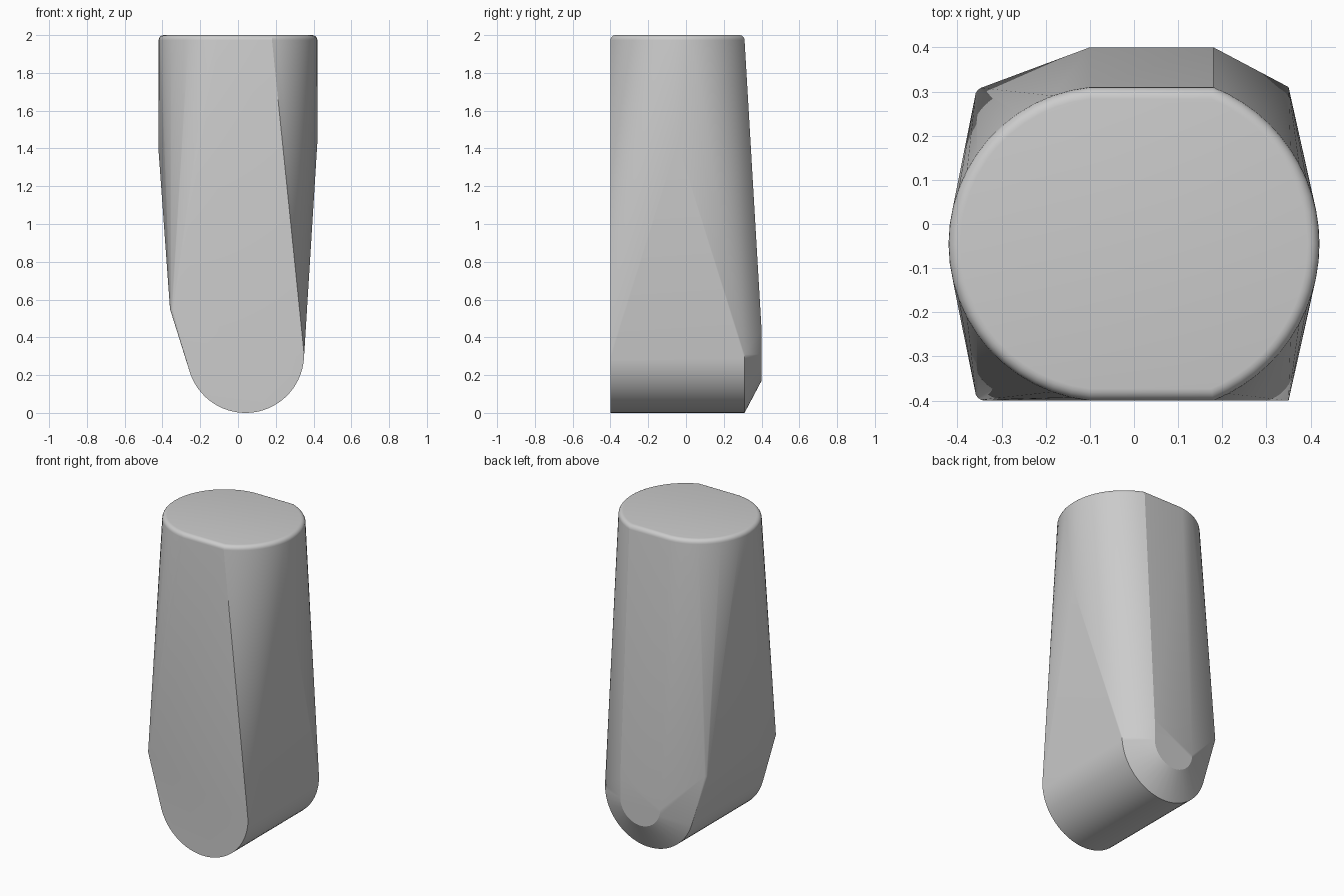
import bpy, bmesh
from math import asin, cos, sin, pi, radians

cube = bpy.data.objects.get("Cube")
if cube:
    bpy.data.objects.remove(cube, do_unlink=True)

grey = bpy.data.materials.new("plain grey")
grey.use_nodes = True
colour = (0.6, 0.6, 0.6, 1)
grey.diffuse_color = colour
grey.node_tree.nodes["Principled BSDF"].inputs["Base Color"].default_value = colour

MID_Y, HALF_Y = -0.045, 0.355


def side_arc(cx, r, side, inset, z, steps=24):
    """Bulging end of the cap outline, between the flat front and back."""
    r, half = r - inset, HALF_Y - inset
    a = asin(min(1, half / r))
    return [(cx + side * r * cos(t), MID_Y + r * sin(t), z)
            for t in (a * (2 * i / steps - 1) for i in range(steps + 1))]


def foot_arc(r, y, start, end, steps=32):
    """Rounded lower end in the xz plane."""
    return [(0.04 + r * cos(t), y, 0.31 + r * sin(t))
            for t in (start + (end - start) * i / steps for i in range(steps + 1))]


points = []

# Rounded rim of the cap
FILLET = 0.027
for i in range(6):
    t = i / 5 * pi / 2
    inset, z = FILLET * (1 - cos(t)), 2 - FILLET * (1 - sin(t))
    points += side_arc(0.0375, 0.3825, 1, inset, z)
    points += side_arc(-0.063, 0.357, -1, inset, z)

# Lowest points of the upright sides
points += [(0.42, MID_Y, 1.43), (-0.42, MID_Y, 1.38)]

# Rounded foot, front and back outlines
for y in (-0.4, 0.31):
    points += foot_arc(0.31, y, -pi * 0.91, 0)

# Shoulder edge on the right, with softened corners
for y, inward in ((-0.4, 1), (0.31, -1)):
    for i in range(5):
        t = i / 4 * pi / 2
        points.append((-0.338 - 0.022 * sin(t), y + inward * 0.022 * (1 - cos(t)), 0.55))

# Raised back ridge
points += foot_arc(0.14, 0.4, -pi, 0, 20) + [(0.18, 0.4, 0.44)]

# Wrap a skin around the outlines
bm = bmesh.new()
for p in points:
    bm.verts.new(p)
hull = bmesh.ops.convex_hull(bm, input=bm.verts[:])
loose = {v for v in hull["geom_interior"] + hull["geom_unused"]
         if isinstance(v, bmesh.types.BMVert) and not v.link_faces}
bmesh.ops.delete(bm, geom=list(loose), context="VERTS")
bmesh.ops.dissolve_limit(bm, angle_limit=radians(0.2), verts=bm.verts[:], edges=bm.edges[:])
bmesh.ops.recalc_face_normals(bm, faces=bm.faces[:])

mesh = bpy.data.meshes.new("tapered_block")
bm.to_mesh(mesh)
bm.free()
mesh.materials.append(grey)
block = bpy.data.objects.new("tapered_block", mesh)
bpy.context.collection.objects.link(block)

bpy.ops.object.select_all(action="DESELECT")
block.select_set(True)
bpy.context.view_layer.objects.active = block
bpy.ops.object.shade_smooth_by_angle(angle=radians(20))
